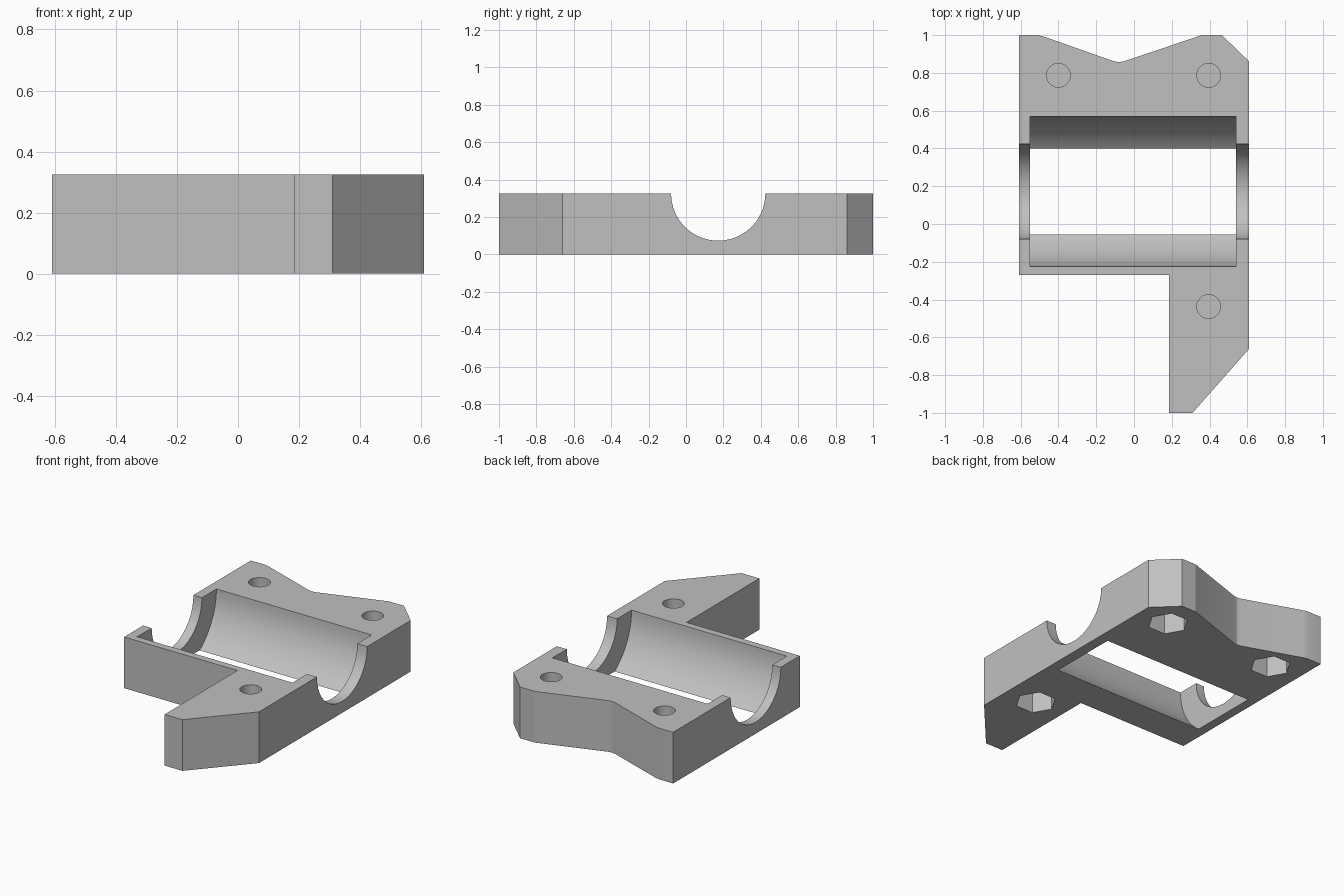
import bpy
import bmesh
from math import radians
from mathutils import Matrix

if "Cube" in bpy.data.objects:
    bpy.data.objects.remove(bpy.data.objects["Cube"], do_unlink=True)

HEIGHT = 0.325
BORE_Y = 0.172
NUT_DEPTH = 0.14
BRIDGE = 0.015

grey = bpy.data.materials.new("grey plastic")
grey.use_nodes = True
colour = (0.53, 0.53, 0.53, 1)
grey.diffuse_color = colour
grey.node_tree.nodes["Principled BSDF"].inputs["Base Color"].default_value = colour


def add_object(name, bm):
    mesh = bpy.data.meshes.new(name)
    bmesh.ops.recalc_face_normals(bm, faces=bm.faces)
    bm.to_mesh(mesh)
    bm.free()
    mesh.materials.append(grey)
    obj = bpy.data.objects.new(name, mesh)
    bpy.context.collection.objects.link(obj)
    return obj


def cylinder(name, radius, length, centre, sides, rotation):
    bm = bmesh.new()
    bmesh.ops.create_cone(bm, cap_ends=True, segments=sides, radius1=radius,
                          radius2=radius, depth=length,
                          matrix=Matrix.Translation(centre) @ rotation)
    return add_object(name, bm)


# Main plate: extruded outline with a notched back and one front arm
outline = [(-0.61, 1), (-0.61, -0.27), (0.185, -0.27), (0.185, -1),
           (0.31, -1), (0.61, -0.66), (0.61, 0.86), (0.465, 1),
           (0.36, 1), (-0.055, 0.861), (-0.08, 0.857), (-0.105, 0.861),
           (-0.48, 0.993), (-0.51, 1)]
bm = bmesh.new()
base = bm.faces.new([bm.verts.new((x, y, 0)) for x, y in outline])
top = bmesh.ops.extrude_face_region(bm, geom=[base])["geom"]
bmesh.ops.translate(bm, vec=(0, 0, HEIGHT),
                    verts=[v for v in top if isinstance(v, bmesh.types.BMVert)])
holder = add_object("bearing_holder", bm)

# Bearing pocket and the narrower rod groove through the end walls
along_x = Matrix.Rotation(radians(90), 4, "Y")
upright = Matrix.Identity(4)
cutters = [
    cylinder("bearing_cutter", 0.397, 1.09, (-0.005, BORE_Y, HEIGHT), 64, along_x),
    cylinder("rod_cutter", 0.252, 1.6, (0, BORE_Y, HEIGHT), 40, along_x),
]

# Screw holes from above, hexagonal nut traps from below
for x, y in [(-0.4, 0.787), (0.395, 0.787), (0.395, -0.437)]:
    floor = NUT_DEPTH + BRIDGE
    cutters.append(cylinder("screw_cutter", 0.063, 0.4,
                            (x, y, floor + 0.2), 32, upright))
    cutters.append(cylinder("nut_cutter", 0.122, 0.4, (x, y, NUT_DEPTH - 0.2), 6,
                            Matrix.Rotation(radians(30), 4, "Z")))

bpy.ops.object.select_all(action="DESELECT")
holder.select_set(True)
bpy.context.view_layer.objects.active = holder
for cutter in cutters:
    cutter.hide_render = True
    cut = holder.modifiers.new(cutter.name, "BOOLEAN")
    cut.operation = "DIFFERENCE"
    cut.solver = "EXACT"
    cut.object = cutter
    bpy.ops.object.modifier_apply(modifier=cut.name)
    bpy.data.objects.remove(cutter, do_unlink=True)

bpy.ops.object.shade_smooth_by_angle(angle=radians(15))
